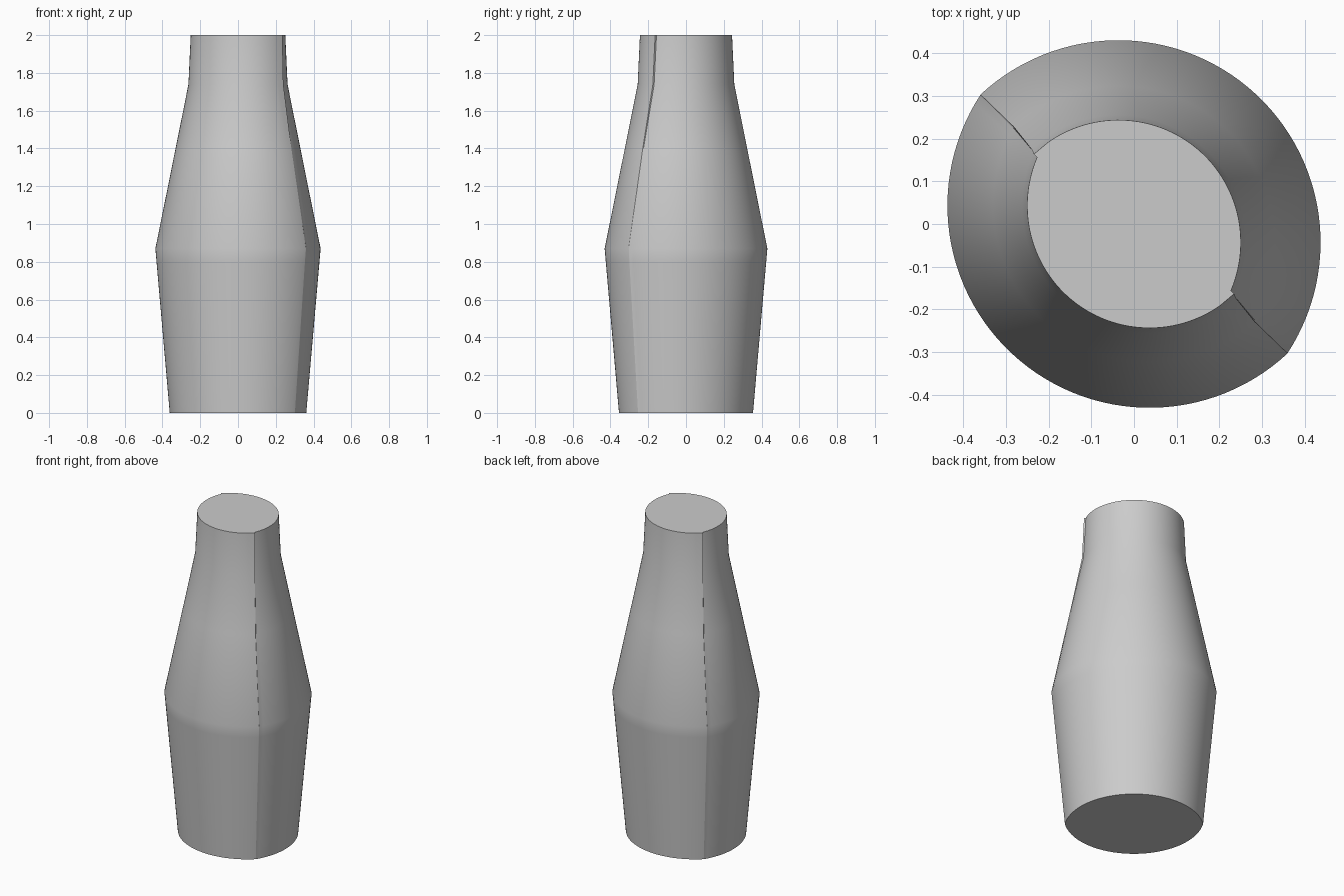
import bpy, bmesh
from math import cos, sin, radians, degrees, atan2, sqrt
from mathutils import Vector

cube = bpy.data.objects.get("Cube")
if cube:
    bpy.data.objects.remove(cube, do_unlink=True)

# Flat grey material
grey = bpy.data.materials.new("plain grey")
grey.use_nodes = True
colour = (0.6, 0.6, 0.6, 1)
grey.diffuse_color = colour
grey.node_tree.nodes["Principled BSDF"].inputs["Base Color"].default_value = colour

# Two offset arcs meet along a seam in this direction
SEAM = Vector((0.763, -0.646))
OFFSET = 0.0566
CENTRE = Vector((SEAM.y, -SEAM.x)) * OFFSET
STEPS = 56

# Height, arc radius, and how far the seam ridge stands open
LEVELS = [(0, 0.398, 0.04), (0.8, 0.468, 0.04), (0.87, 0.474, 0.04),
          (1.4, 0.367, 0.3), (1.74, 0.299, 0.8), (2, 0.287, 1)]


def half_section(radius, ridge):
    """Ridge corner followed by the arc of one half shell."""
    reach = sqrt(radius ** 2 - OFFSET ** 2)
    corner = SEAM * reach
    first, last = corner - CENTRE, -corner - CENTRE
    start = degrees(atan2(first.y, first.x)) + 5.7 * ridge
    end = degrees(atan2(last.y, last.x)) - 3.3 * ridge
    points = [corner + Vector((0.02, 0.018)) * ridge]
    for i in range(STEPS + 1):
        a = radians(start + (end - start) * i / STEPS)
        points.append(CENTRE + Vector((cos(a), sin(a))) * radius)
    return points


# Loft the full outline through every level and cap both ends
bm = bmesh.new()
rings = []
for z, radius, ridge in LEVELS:
    half = half_section(radius, ridge)
    outline = half + [-p for p in half]
    rings.append([bm.verts.new((p.x, p.y, z)) for p in outline])
for low, high in zip(rings, rings[1:]):
    for i in range(len(low)):
        j = (i + 1) % len(low)
        bm.faces.new((low[i], low[j], high[j], high[i]))
bm.faces.new(reversed(rings[0]))
bm.faces.new(rings[-1])
bmesh.ops.recalc_face_normals(bm, faces=bm.faces)

mesh = bpy.data.meshes.new("tapered_body")
bm.to_mesh(mesh)
bm.free()
mesh.materials.append(grey)
body = bpy.data.objects.new("tapered_body", mesh)
bpy.context.collection.objects.link(body)

# Smooth shading with sharp rims and seams
bpy.ops.object.select_all(action='DESELECT')
body.select_set(True)
bpy.context.view_layer.objects.active = body
bpy.ops.object.shade_smooth_by_angle(angle=radians(25))
